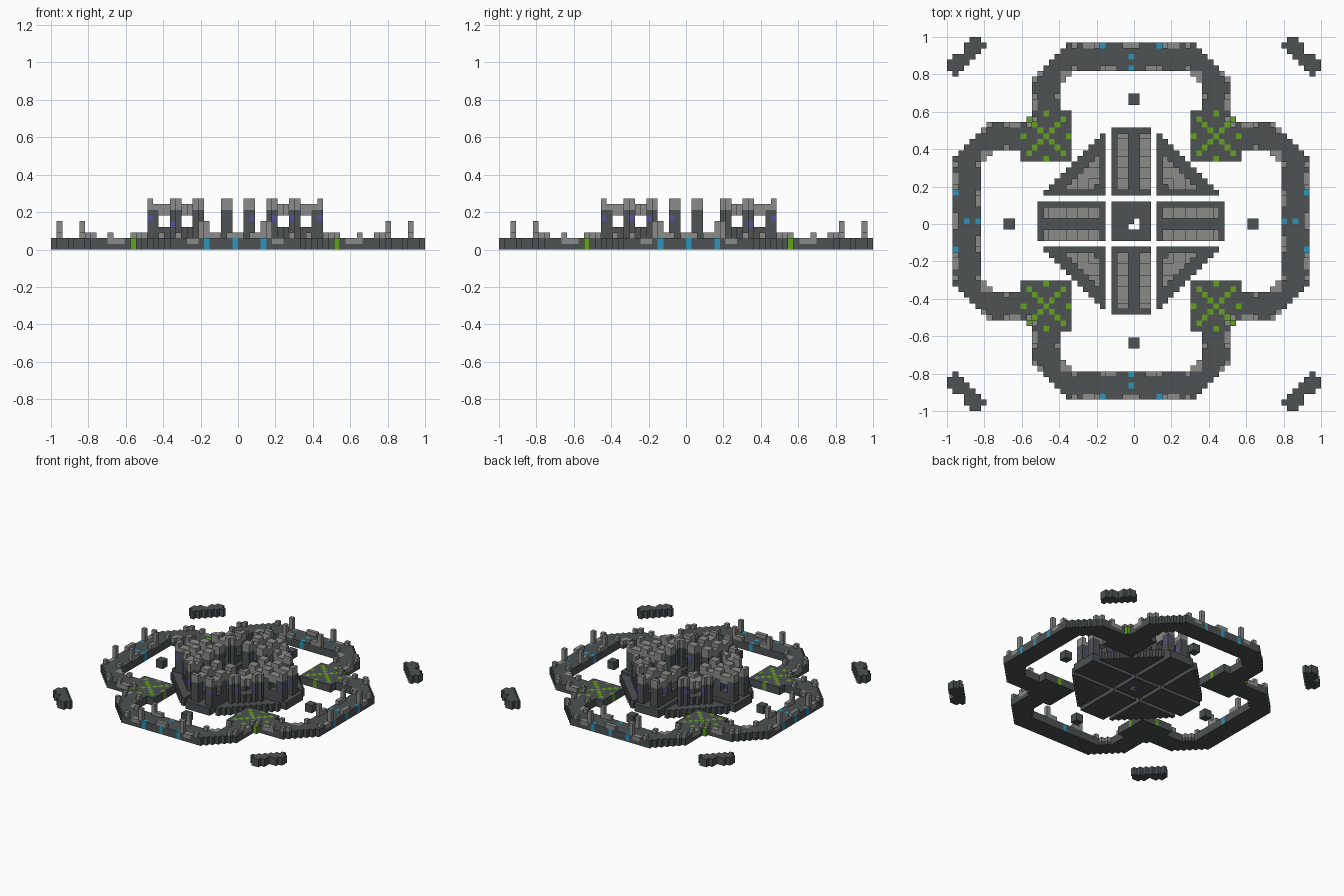
import bpy
import bmesh
from mathutils import Vector

if "Cube" in bpy.data.objects:
    bpy.data.objects.remove(bpy.data.objects["Cube"], do_unlink=True)

CELL = 1 / 33
DARK, LIGHT, GREEN, BLUE, PURPLE = range(5)


def make_material(name, rgb):
    mat = bpy.data.materials.new(name)
    mat.use_nodes = True
    mat.diffuse_color = (*rgb, 1)
    mat.node_tree.nodes["Principled BSDF"].inputs["Base Color"].default_value = (*rgb, 1)
    return mat


materials = [
    make_material("dark stone", (0.075, 0.085, 0.087)),
    make_material("light stone", (0.26, 0.26, 0.255)),
    make_material("green inlay", (0.13, 0.36, 0.015)),
    make_material("blue inlay", (0.025, 0.30, 0.50)),
    make_material("purple glow", (0.09, 0.085, 0.34)),
]

parts = {}      # part name -> set of cells
cells = {}      # cell -> colour


def put(part, u, v, z0, z1, colour=DARK):
    for z in range(z0, z1):
        cells[(u, v, z)] = colour
        parts.setdefault(part, set()).add((u, v, z))


def four_quadrants(a, b):
    return {(a, b), (-a, b), (a, -b), (-a, -b)}


def eightfold(a, b):
    return four_quadrants(a, b) | four_quadrants(b, a)


# Outer ring with chamfered corners and square junction pads
def is_ring(a, b):
    big, small = max(a, b), min(a, b)
    if a + b > 42 or big > 31:
        return False
    side = big >= 27 and small <= 17
    leg = 13 <= small <= 17 and big >= 13
    fillet = small in (11, 12) and big in (25, 26) and a + b >= 37
    return side or leg or fillet


def is_pad(a, b):
    return 11 <= a <= 19 and 11 <= b <= 19 and a + b < 37


def pad_inlay(a, b):
    da, db = abs(a - 15), abs(b - 15)
    return (da == db and da <= 3) or (da + db == 4 and da * db == 0)


for u in range(-31, 32):
    for v in range(-31, 32):
        a, b = abs(u), abs(v)
        big, small = max(a, b), min(a, b)
        if is_pad(a, b):
            put("junction_pads", u, v, 0, 2, GREEN if pad_inlay(a, b) else DARK)
        elif is_ring(a, b):
            put("outer_ring", u, v, 0, 2)
            # worn light stones along the edges
            worn = (big == 31 and 7 <= small <= 8) or (small == 17 and 20 <= big <= 22)
            if worn or (small <= 12 and big <= 26):
                cells[(u, v, 1)] = LIGHT
            # blue inlay columns
            if (small == 5 and big == 31) or (small == 0 and big in (27, 29, 31)):
                put("outer_ring", u, v, 0, 2, BLUE)

# Battlements: position along the side, distance from the centre, top
for along, out, top in ((6, 31, 5), (5, 27, 5), (4, 27, 3), (3, 27, 3), (10, 27, 3),
                        (10, 31, 3), (1, 31, 3), (0, 31, 3), (17, 25, 3), (16, 26, 3),
                        (17, 22, 3), (13, 22, 3), (17, 18, 3)):
    for u, v in eightfold(along, out):
        put("ring_battlements", u, v, 2, top, LIGHT)

# Small loose blocks inside the ring
for u, v in ((0, 21), (0, -22), (-22, -1), (21, -1)):
    for du in range(2):
        for dv in range(2):
            put("marker_blocks", u + du, v + dv, 0, 2)

# Rubble in the four far corners, mirrored over each diagonal
RUBBLE_ROWS = ((4, 5), (3, 6), (3, 5), (3, 4))
for row, (first, last) in enumerate(RUBBLE_ROWS):
    for col in range(first, last + 1):
        for p, q in ((col, row), (row, col)):
            for i in (p, 65 - p):
                for j in (q, 65 - q):
                    put("corner_rubble", i - 32, j - 33, 0, 2)

# Centre block with a glowing core beside a small shaft
for u in range(-3, 4):
    for v in range(-3, 4):
        if (u, v) not in ((1, 0), (1, -1), (0, -1)):
            put("centre_block", u, v, 0, 2)
put("centre_core", 0, 0, 0, 1, PURPLE)

PILLARS = (6, 7, 10, 11, 14, 15)


# Arcaded wall cell: plinth, pillar or opening, light lintel and merlon
def arcade(part, u, v, pillar, merlon):
    put(part, u, v, 2, 4)
    if pillar:
        put(part, u, v, 4, 6)
        if (u + v) % 3 == 0:
            put(part, u, v, 5, 6, PURPLE)
        if (u - v) % 5 == 0:
            put(part, u, v, 4, 5, PURPLE)
    put(part, u, v, 6, 7, DARK if pillar else LIGHT)
    put(part, u, v, 7, 8, LIGHT)
    if merlon:
        put(part, u, v, 8, 9, LIGHT)


# Four keep arms, each carrying two arcaded walls
for out in range(5, 17):
    for across in range(-3, 4):
        wall = across in (-2, -1, 2, 3) and 6 <= out <= 15
        for sign in (-1, 1):
            for u, v in ((across, sign * out), (sign * out, -across)):
                put("keep_arms", u, v, 0, 2)
                if wall:
                    post = out in PILLARS
                    arcade("arm_walls", u, v, post, post and out != 14)

# Four triangular keep corners with a diagonal arcade
for a in range(5, 16):
    for b in range(5, 21 - a):
        for u, v in four_quadrants(a, b):
            put("keep_corners", u, v, 0, 2)
            if a >= 6 and b >= 6 and 13 <= a + b <= 17:
                post = a in PILLARS and b in PILLARS
                arcade("corner_walls", u, v, post, post)

# Turn each part's cells into a mesh of exposed faces
NORMALS = [Vector(n) for n in ((1, 0, 0), (0, 1, 0), (0, 0, 1))]


def build(name, part):
    bm = bmesh.new()
    corners = {}

    def corner(p):
        key = tuple(round(c) for c in p)
        if key not in corners:
            corners[key] = bm.verts.new(((key[0] - 1) * CELL, key[1] * CELL, key[2] * CELL))
        return corners[key]

    for cell in sorted(part):
        base = Vector(cell)
        for axis in range(3):
            s, t = NORMALS[(axis + 1) % 3], NORMALS[(axis + 2) % 3]
            for sign in (-1, 1):
                beyond = base + NORMALS[axis] * sign
                if tuple(int(c) for c in beyond) in cells:
                    continue
                o = base + NORMALS[axis] * max(sign, 0)
                loop = [o, o + s, o + s + t, o + t]
                face = bm.faces.new([corner(p) for p in loop[::sign]])
                colour = cells[cell]
                # inlays do not show on the underside
                if axis == 2 and beyond.z < 0 and colour in (GREEN, BLUE, LIGHT):
                    colour = DARK
                face.material_index = colour
    mesh = bpy.data.meshes.new(name)
    bm.to_mesh(mesh)
    bm.free()
    for mat in materials:
        mesh.materials.append(mat)
    bpy.context.collection.objects.link(bpy.data.objects.new(name, mesh))


for name, part in parts.items():
    build(name, part)
